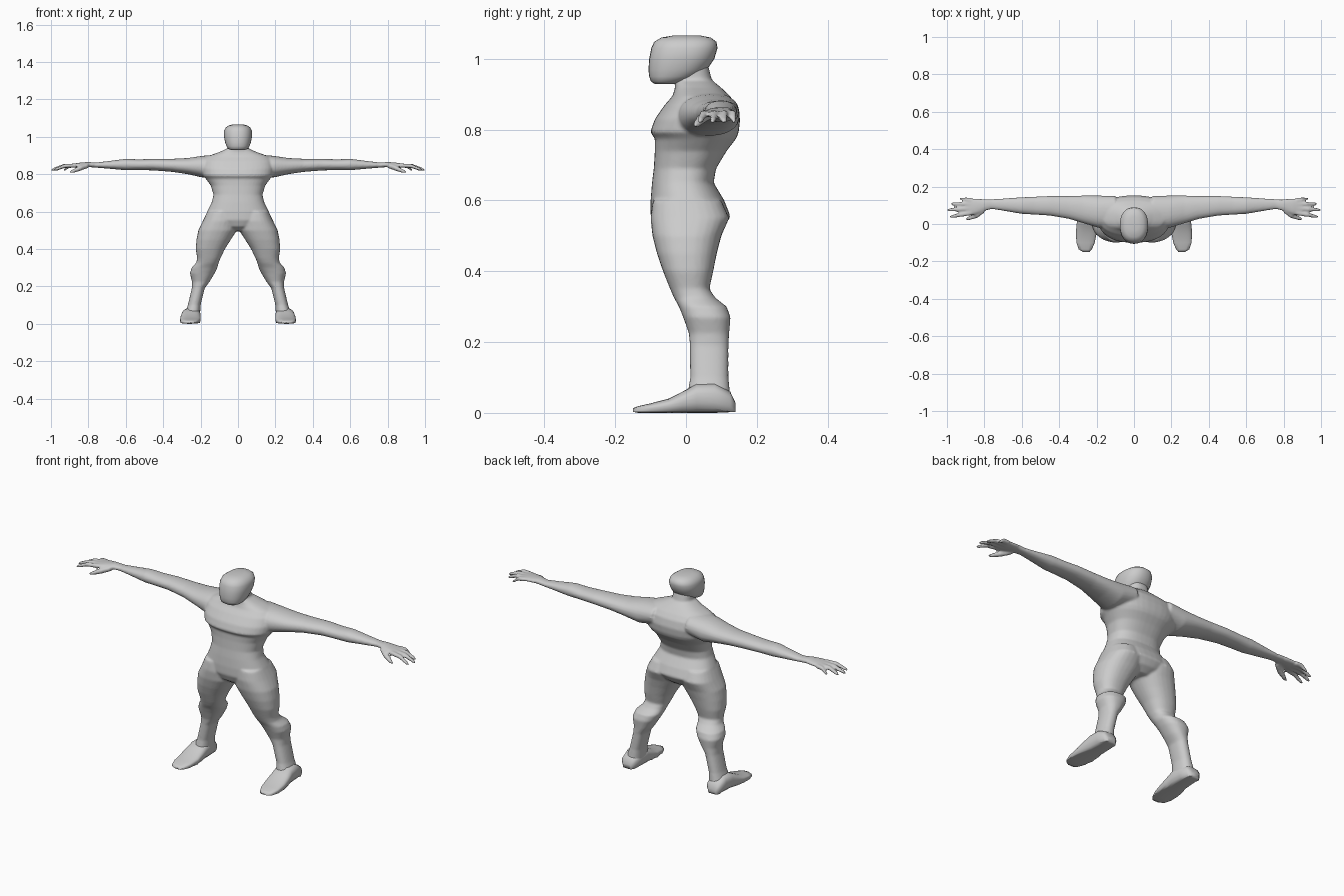
import bpy, bmesh
from math import cos, sin, pi
from mathutils import Vector


def spow(v, e):
    return abs(v) ** e * (1 if v >= 0 else -1)


def loft(bm, rings, axis, side=1, power=2.3, seg=28):
    """Skin rounded rings (t, a0, a1, b0, b1) placed along an axis."""
    loops = []
    for t, a0, a1, b0, b1 in rings:
        loop = []
        for i in range(seg):
            w = 2 * pi * i / seg
            a = (a0 + a1) / 2 + (a1 - a0) / 2 * spow(cos(w), 2 / power)
            b = (b0 + b1) / 2 + (b1 - b0) / 2 * spow(sin(w), 2 / power)
            p = {'x': (t, a, b), 'y': (a, t, b), 'z': (a, b, t)}[axis]
            loop.append(bm.verts.new((p[0] * side, p[1], p[2])))
        loops.append(loop)
    for l0, l1 in zip(loops, loops[1:]):
        for i in range(seg):
            j = (i + 1) % seg
            bm.faces.new((l0[i], l0[j], l1[j], l1[i]))
    bm.faces.new(loops[0])
    bm.faces.new(loops[-1])


def finger(bm, points, radii, side):
    """Tapered round finger through a few points."""
    rings = []
    for (x, y, z), r in zip(points, radii):
        rings.append((x, y - r, y + r, z - r * 0.9, z + r * 0.9))
    loft(bm, rings, 'x', side, 2, 12)


def finish(name, bm):
    bmesh.ops.recalc_face_normals(bm, faces=bm.faces)
    me = bpy.data.meshes.new(name)
    bm.to_mesh(me)
    bm.free()
    ob = bpy.data.objects.new(name, me)
    bpy.context.collection.objects.link(ob)
    for p in me.polygons:
        p.use_smooth = True
    return ob


def fuse(ob, voxel, repeat):
    """Blend overlapping parts into one skin."""
    m = ob.modifiers.new("fuse", 'REMESH')
    m.mode = 'VOXEL'
    m.voxel_size = voxel
    m.use_smooth_shade = True
    s = ob.modifiers.new("soften", 'SMOOTH')
    s.factor = 0.5
    s.iterations = repeat


body = bmesh.new()

# torso and neck: height, half width, front, back
torso = [(.495, .05, -.05, .07), (.52, .11, -.085, .105), (.555, .17, -.10, .126),
         (.60, .165, -.10, .108), (.65, .14, -.096, .078), (.69, .131, -.091, .085),
         (.74, .146, -.088, .115), (.775, .172, -.088, .142), (.793, .188, -.101, .149),
         (.83, .195, -.088, .153), (.87, .19, -.06, .143), (.895, .165, -.038, .124),
         (.918, .10, -.031, .10), (.94, .052, -.033, .073), (.985, .052, -.045, .062)]
loft(body, [(z, -w, w, f, b) for z, w, f, b in torso], 'z', 1, 2.4, 40)

# legs: height, inner x, outer x, front, back
leg = [(.60, .02, .164, -.094, .10), (.55, .004, .188, -.10, .122),
       (.50, .006, .212, -.095, .10), (.45, .038, .222, -.082, .087),
       (.40, .07, .226, -.065, .077), (.35, .094, .218, -.045, .066),
       (.325, .104, .224, -.034, .083), (.30, .11, .248, -.02, .115),
       (.27, .125, .257, -.008, .126), (.225, .152, .246, .008, .122),
       (.19, .178, .247, .011, .12), (.10, .20, .268, .012, .12),
       (.06, .202, .282, .005, .124), (.03, .204, .295, -.005, .13)]

# arms: x, front, back, bottom, top
arm = [(.10, -.02, .15, .80, .905), (.19, -.02, .152, .782, .898),
       (.27, .004, .152, .80, .886), (.35, .028, .15, .812, .882),
       (.45, .045, .15, .82, .882), (.53, .05, .146, .822, .879),
       (.60, .054, .143, .821, .882), (.70, .071, .136, .83, .869),
       (.76, .08, .132, .835, .862), (.80, .07, .132, .838, .865),
       (.85, .05, .137, .836, .861), (.90, .047, .139, .836, .853)]

for side in (1, -1):
    loft(body, leg, 'z', side)
    loft(body, arm, 'x', side, 2.2)
    # fingers: base y, tip x, tip y
    for y0, tx, ty in ((.059, .985, .04), (.083, .999, .075),
                       (.107, .98, .107), (.127, .935, .135)):
        mid = ((.87 + tx) / 2, (y0 + ty) / 2, .844)
        finger(body, [(.87, y0, .846), mid, (tx - .01, ty, .825), (tx, ty, .82)],
               (.013, .012, .009, .004), side)
    # thumb
    finger(body, [(.80, .075, .846), (.84, .047, .833), (.885, .03, .815), (.90, .026, .81)],
           (.015, .016, .011, .005), side)
fuse(finish("body", body), .006, 4)

# head: height, half width, front, back
head = [(.929, .038, -.088, -.03), (.936, .053, -.099, .0), (.95, .062, -.104, .035),
        (.97, .069, -.106, .06), (1.0, .075, -.104, .08), (1.03, .075, -.098, .089),
        (1.048, .067, -.09, .086), (1.06, .05, -.07, .07), (1.066, .028, -.035, .04)]
bm = bmesh.new()
loft(bm, [(z, -w, w, f, b) for z, w, f, b in head], 'z', 1, 2.3, 32)
finish("head", bm)

# feet: y, inner x, outer x, sole, top
foot = [(.14, .23, .275, .005, .028), (.125, .212, .292, .002, .06),
        (.08, .203, .297, 0, .085), (.03, .20, .302, 0, .082),
        (-.01, .20, .308, 0, .06), (-.05, .20, .31, 0, .04),
        (-.10, .21, .308, 0, .027), (-.135, .225, .296, 0, .019),
        (-.15, .238, .272, .004, .013)]
for side, name in ((1, "left_foot"), (-1, "right_foot")):
    bm = bmesh.new()
    loft(bm, foot, 'y', side, 2.6)
    # flat sole
    for v in bm.verts:
        if v.co.z < .012:
            v.co.z = min(v.co.z, .003)
    finish(name, bm)
